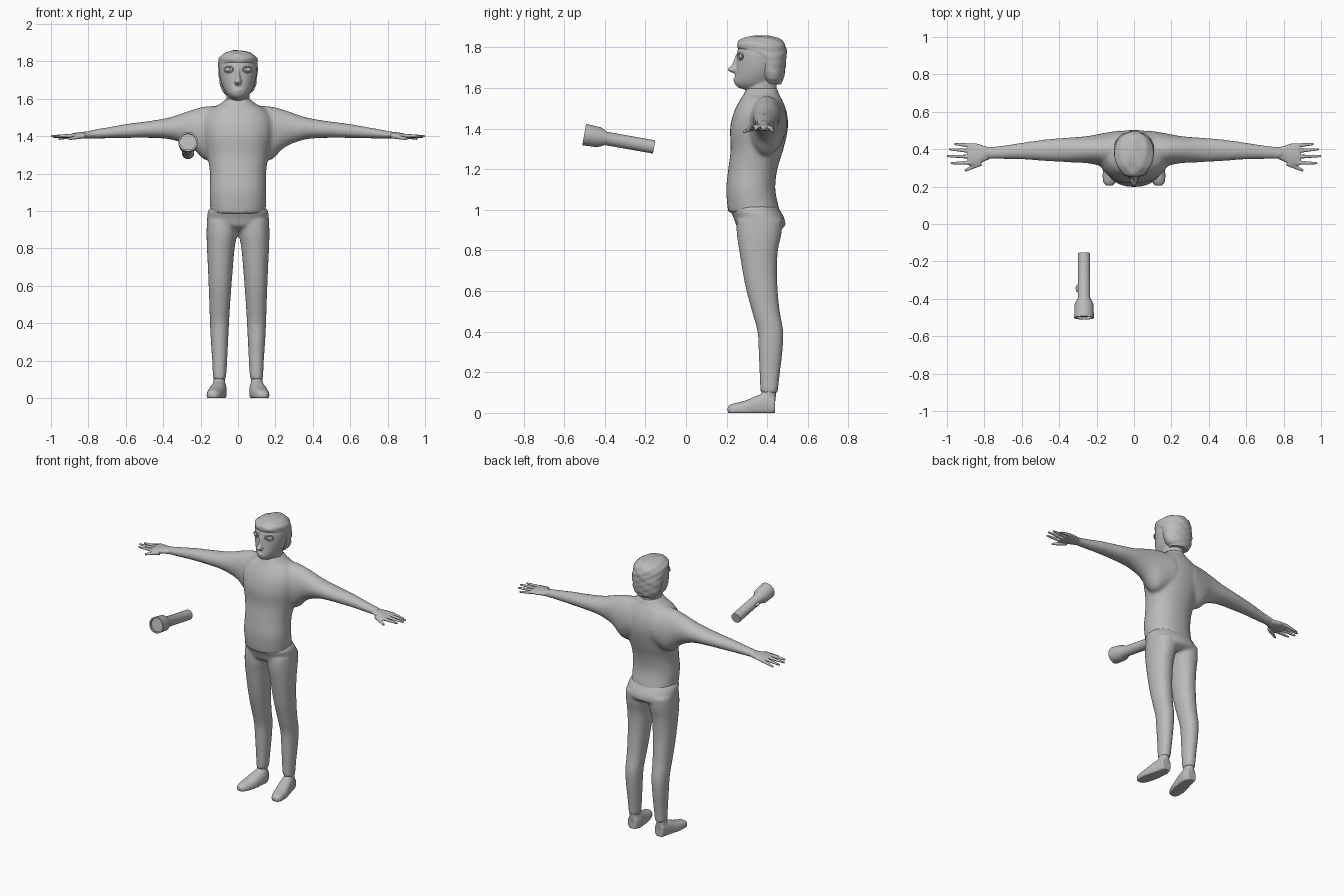
import bpy, bmesh, math
from mathutils import Matrix, Vector

cube = bpy.data.objects.get("Cube")
if cube:
    bpy.data.objects.remove(cube, do_unlink=True)

grey = bpy.data.materials.new("plain_grey")
grey.use_nodes = True
grey.diffuse_color = (0.5, 0.5, 0.5, 1)
grey.node_tree.nodes["Principled BSDF"].inputs["Base Color"].default_value = grey.diffuse_color


def finish(name, bm, voxel=0, smooth=6):
    """Turn a bmesh into an object; a voxel size fuses its overlapping pieces."""
    bmesh.ops.recalc_face_normals(bm, faces=bm.faces)
    mesh = bpy.data.meshes.new(name)
    bm.to_mesh(mesh)
    bm.free()
    mesh.materials.append(grey)
    obj = bpy.data.objects.new(name, mesh)
    bpy.context.collection.objects.link(obj)
    bpy.ops.object.select_all(action='DESELECT')
    obj.select_set(True)
    bpy.context.view_layer.objects.active = obj
    if voxel:
        mesh.shade_smooth()
        fuse = obj.modifiers.new("fuse", 'REMESH')
        fuse.mode = 'VOXEL'
        fuse.voxel_size = voxel
        fuse.use_smooth_shade = True
        relax = obj.modifiers.new("relax", 'SMOOTH')
        relax.iterations = smooth
    else:
        bpy.ops.object.shade_smooth_by_angle(angle=math.radians(40))
    return obj


def blend(p, q, r, s, t):
    """Catmull-Rom interpolation of one value."""
    return q + 0.5 * t * (r - p + t * (2*p - 5*q + 4*r - s + t * (3*(q - r) + s - p)))


def loft(bm, rows, axis='z', side=1, power=2, steps=4, seg=32):
    """Skin oval sections: rows hold (position, a_min, a_max, b_min, b_max);
    a four-value row is symmetric in a. Returns the new vertices."""
    rows = [r if len(r) == 5 else (r[0], -r[1], r[1], r[2], r[3]) for r in rows]
    last = len(rows) - 1
    fine = []
    for i in range(last):
        four = [rows[max(i - 1, 0)], rows[i], rows[i + 1], rows[min(i + 2, last)]]
        fine += [[blend(*v, k / steps) for v in zip(*four)] for k in range(steps)]
    fine.append(rows[-1])
    rings = []
    for t, a0, a1, b0, b1 in fine:
        ring = []
        for k in range(seg):
            c, s = math.cos(math.tau * k / seg), math.sin(math.tau * k / seg)
            a = (a0 + a1) / 2 + (a1 - a0) / 2 * math.copysign(abs(c) ** (2 / power), c)
            b = (b0 + b1) / 2 + (b1 - b0) / 2 * math.copysign(abs(s) ** (2 / power), s)
            x, y, z = {'x': (t, a, b), 'y': (a, t, b), 'z': (a, b, t)}[axis]
            ring.append(bm.verts.new((side * x, y, max(z, 0))))
        rings.append(ring)
    for low, high in zip(rings, rings[1:]):
        for k in range(seg):
            n = (k + 1) % seg
            bm.faces.new((low[k], low[n], high[n], high[k]))
    bm.faces.new(rings[0])
    bm.faces.new(rings[-1])
    return [v for ring in rings for v in ring]


def rod(bm, start, end, r1, r2):
    """Tapered rod between two points."""
    start, end = Vector(start), Vector(end)
    d = end - start
    place = Matrix.Translation((start + end) / 2) @ d.to_track_quat('Z', 'Y').to_matrix().to_4x4()
    bmesh.ops.create_cone(bm, cap_ends=True, segments=12, radius1=r1, radius2=r2,
                          depth=d.length, matrix=place)


def ball(bm, centre, size):
    """Stretched sphere."""
    bmesh.ops.create_uvsphere(bm, u_segments=20, v_segments=12, radius=1,
                              matrix=Matrix.Translation(centre) @ Matrix.Diagonal((*size, 1)))


SIDES = ((1, "left"), (-1, "right"))

# Shirt: torso fused with both sleeves
bm = bmesh.new()
loft(bm, [(.985, .142, .212, .455), (1.0, .148, .206, .46), (1.1, .152, .198, .44),
          (1.2, .15, .208, .45), (1.3, .165, .22, .48), (1.4, .185, .217, .502),
          (1.48, .185, .235, .497), (1.54, .15, .265, .475), (1.57, .1, .285, .458),
          (1.6, .064, .295, .45)], power=2.2)
for s, _ in SIDES:
    loft(bm, [(.08, .3, .5, 1.3, 1.56), (.17, .31, .485, 1.27, 1.56), (.25, .325, .47, 1.34, 1.54),
              (.35, .33, .462, 1.38, 1.505), (.45, .335, .455, 1.39, 1.485),
              (.6, .345, .435, 1.39, 1.465), (.7, .347, .42, 1.388, 1.447),
              (.8, .348, .41, 1.387, 1.43)], axis='x', side=s)
finish("shirt", bm, .01, 8)

# Trousers: pelvis fused with both legs
bm = bmesh.new()
loft(bm, [(.895, .08, .29, .45), (.92, .15, .25, .488), (.96, .165, .235, .484),
          (1.0, .16, .218, .462), (1.02, .145, .23, .45)], power=2.2)
for s, _ in SIDES:
    loft(bm, [(.1, .064, .134, .366, .452), (.2, .058, .138, .362, .463),
              (.3, .053, .145, .358, .475), (.4, .048, .15, .352, .479),
              (.5, .042, .153, .325, .462), (.6, .035, .157, .298, .452),
              (.7, .027, .161, .278, .448), (.8, .018, .166, .262, .453),
              (.88, .004, .168, .25, .47), (.95, 0, .166, .25, .475)], side=s, power=2.2)
finish("trousers", bm, .01, 5)

# Feet with ankles
for s, word in SIDES:
    bm = bmesh.new()
    loft(bm, [(.205, .115, .15, .0, .03), (.23, .094, .166, -.02, .045), (.29, .074, .166, -.03, .06),
              (.35, .064, .152, -.03, .085), (.4, .06, .14, -.03, .1), (.438, .07, .134, -.01, .09)],
         axis='y', side=s, power=2.4)
    loft(bm, [(.04, .07, .134, .37, .438), (.09, .07, .132, .372, .444), (.14, .07, .13, .375, .445)],
         side=s)
    finish(word + "_foot", bm, .006, 4)

# Hands: palm, four fingers and a thumb
for s, word in SIDES:
    bm = bmesh.new()
    loft(bm, [(.76, .352, .407, 1.39, 1.428), (.8, .335, .417, 1.388, 1.426),
              (.84, .312, .43, 1.388, 1.422), (.88, .312, .432, 1.39, 1.416),
              (.89, .32, .428, 1.394, 1.412)], axis='x', side=s)
    for root, tip, reach, drop in ((.42, .427, .96, 1.385), (.39, .4, .99, 1.395),
                                   (.36, .363, 1.0, 1.4), (.328, .325, .98, 1.4)):
        rod(bm, (s * .87, root, 1.403), (s * reach, tip, drop), .012, .006)
    rod(bm, (s * .82, .325, 1.403), (s * .905, .285, 1.385), .015, .007)
    finish(word + "_hand", bm, .004, 2)

# Head: skull, jaw, neck, nose and lips fused together
bm = bmesh.new()
loft(bm, [(1.592, .03, .29, .38), (1.605, .045, .255, .43), (1.63, .065, .238, .45),
          (1.68, .088, .245, .47), (1.74, .101, .25, .485), (1.79, .1, .255, .485),
          (1.83, .08, .28, .46), (1.845, .05, .3, .43)])
loft(bm, [(1.56, .066, .295, .45), (1.6, .062, .3, .447), (1.66, .064, .3, .45)])
loft(bm, [(1.67, .01, .24, .27), (1.69, .02, .204, .28), (1.715, .013, .226, .28),
          (1.765, .009, .246, .28)])
ball(bm, (0, .243, 1.644), (.02, .01, .007))
ball(bm, (0, .245, 1.632), (.016, .01, .006))
finish("head", bm, .005, 3)

# Eyes with lids
for s, word in SIDES:
    bm = bmesh.new()
    ball(bm, (s * .05, .272, 1.756), (.02, .012, .013))
    finish(word + "_eye", bm)
    bm = bmesh.new()
    for k in range(16):
        points = [(s * (.05 + .023 * math.cos(a)), .267 + .012 * math.cos(a), 1.756 + .016 * math.sin(a))
                  for a in (math.tau * k / 16, math.tau * (k + 1) / 16)]
        rod(bm, *points, .004, .004)
    finish(word + "_eyelid", bm)

# Hair with a wavy surface
bm = bmesh.new()
hair = loft(bm, [(1.62, .06, .39, .468), (1.65, .088, .37, .481), (1.7, .1, .35, .49),
                 (1.75, .105, .325, .494), (1.785, .106, .265, .496), (1.82, .1, .252, .485),
                 (1.845, .072, .28, .455), (1.858, .03, .33, .4)], seg=48)
middle = Vector((0, .37, 1.74))
for v in hair:
    wave = math.sin(70 * v.co.x + 25 * v.co.z) * math.sin(130 * v.co.z + 30 * v.co.y)
    v.co = middle + (v.co - middle) * (1 + .022 * wave)
finish("hair", bm)

# Torch: turned body with a recessed lens, and a side switch
place = Matrix.Translation((-.267, -.157, 1.31)) @ Matrix.Rotation(math.radians(80), 4, 'X')
bm = bmesh.new()
outline = [bm.verts.new((r, 0, d)) for r, d in
           ((0, 0), (.033, 0), (.033, .24), (.05, .275), (.053, .35), (.044, .35), (.044, .337), (0, .337))]
edges = [bm.edges.new(pair) for pair in zip(outline, outline[1:])]
bmesh.ops.spin(bm, geom=outline + edges, cent=(0, 0, 0), axis=(0, 0, 1),
               angle=math.tau, steps=32)
bmesh.ops.remove_doubles(bm, verts=bm.verts, dist=.0005)
bm.transform(place)
finish("torch_body", bm)
bm = bmesh.new()
ball(bm, (-.033, 0, .19), (.012, .01, .022))
bm.transform(place)
finish("torch_switch", bm)
